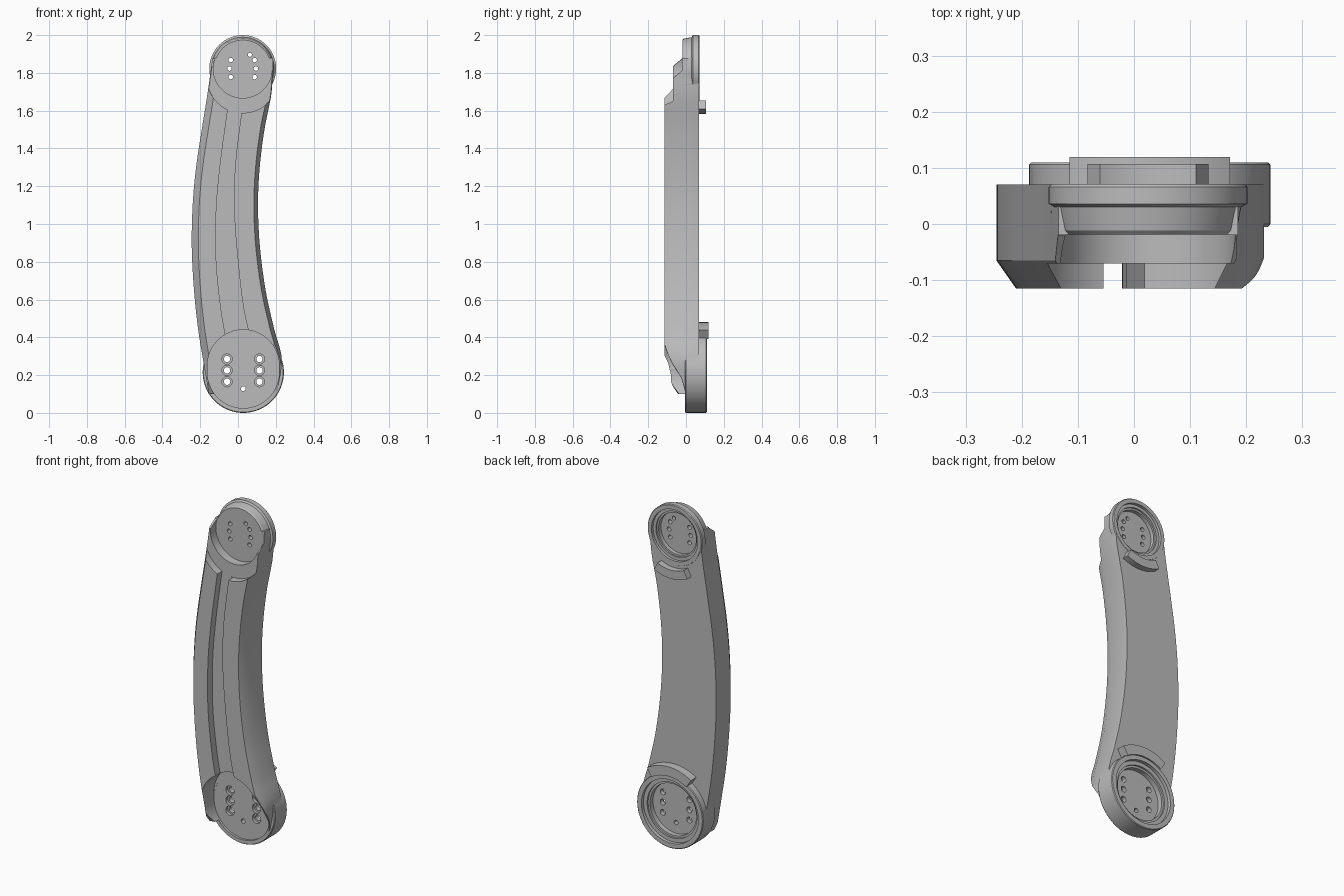
import bpy, bmesh
from math import sin, cos, pi, radians

cube = bpy.data.objects.get("Cube")
if cube:
    bpy.data.objects.remove(cube, do_unlink=True)

grey = bpy.data.materials.new("matte_grey")
grey.use_nodes = True
GREY = (0.5, 0.5, 0.5, 1)
grey.diffuse_color = GREY
grey.node_tree.nodes["Principled BSDF"].inputs["Base Color"].default_value = GREY

LOW = (0.028, 0.215)    # x, z of the lower joint
HIGH = (0.025, 1.823)   # x, z of the upper joint


def loft(name, loops):
    """Solid skinned through equal-length loops of points."""
    bm = bmesh.new()
    rings = [[bm.verts.new(p) for p in loop] for loop in loops]
    n = len(rings[0])
    for a, b in zip(rings, rings[1:]):
        for i in range(n):
            j = (i + 1) % n
            bm.faces.new((a[i], a[j], b[j], b[i]))
    bm.faces.new(rings[0][::-1])
    bm.faces.new(rings[-1])
    bmesh.ops.recalc_face_normals(bm, faces=bm.faces)
    mesh = bpy.data.meshes.new(name)
    bm.to_mesh(mesh)
    bm.free()
    mesh.materials.append(grey)
    ob = bpy.data.objects.new(name, mesh)
    bpy.context.collection.objects.link(ob)
    return ob


def lathe(name, centre, profile, n=72):
    """Turned solid about the y direction; profile is (radius, y)."""
    cx, cz = centre
    return loft(name, [[(cx + r * cos(2 * pi * i / n), y, cz + r * sin(2 * pi * i / n))
                        for i in range(n)] for r, y in profile])


def prism(name, profile, tilt):
    """Extrude a (y, z) profile across x, leaning in z by tilt."""
    return loft(name, [[(x, y, z + tilt * x) for y, z in profile] for x in (-0.6, 0.6)])


def combine(target, tool, operation):
    mod = target.modifiers.new("combine", 'BOOLEAN')
    mod.operation, mod.solver, mod.object = operation, 'EXACT', tool
    bpy.context.view_layer.objects.active = target
    bpy.ops.object.modifier_apply(modifier=mod.name)
    bpy.data.objects.remove(tool, do_unlink=True)


def cut(target, tool):
    combine(target, tool, 'DIFFERENCE')


def smooth_rows(rows, steps=6):
    """Catmull-Rom interpolation of the rows."""
    out = []
    for i in range(len(rows) - 1):
        p0, p1 = rows[max(i - 1, 0)], rows[i]
        p2, p3 = rows[i + 1], rows[min(i + 2, len(rows) - 1)]
        for s in range(steps):
            t = s / steps
            out.append([b + 0.5 * t * (c - a + t * (2 * a - 5 * b + 4 * c - d
                                                    + t * (3 * (b - c) + d - a)))
                        for a, b, c, d in zip(p0, p1, p2, p3)])
    return out + [list(rows[-1])]


# Curved beam with chamfered front edges: z, one side, other side
beam_rows = [(0.10, -0.155, 0.205), (0.28, -0.185, 0.232), (0.45, -0.212, 0.19),
             (0.65, -0.233, 0.146), (0.88, -0.245, 0.116), (1.1, -0.24, 0.106),
             (1.3, -0.222, 0.115), (1.5, -0.192, 0.14), (1.7, -0.16, 0.178),
             (1.88, -0.135, 0.185)]
beam = loft("curved_link", [
    [(l, 0.07, z), (l, -0.065, z), (l + 0.035, -0.115, z),
     (r - 0.022, -0.115, z), (r, -0.06, z), (r, 0.07, z)]
    for z, l, r in smooth_rows(beam_rows)])

# Sloped ends of the beam
cut(beam, prism("upper_slope", [(-0.3, 1.6), (-0.115, 1.7), (-0.09, 1.79), (-0.02, 1.85),
                                (-0.02, 2.2), (-0.3, 2.2)], -0.2))
cut(beam, prism("lower_slope", [(-0.3, 0.31), (-0.115, 0.31), (-0.095, 0.245), (-0.07, 0.19),
                                (-0.025, 0.12), (0, 0.04), (0, -0.2), (-0.3, -0.2)], 0.3))

# Joint housings
combine(beam, lathe("lower_housing", LOW, [(0.211, -0.005), (0.215, 0), (0.215, 0.106),
                                           (0.211, 0.11)]), 'UNION')
combine(beam, lathe("upper_housing", HIGH, [(0.15, -0.02), (0.158, -0.012), (0.166, 0.03),
                                            (0.177, 0.036), (0.177, 0.066),
                                            (0.173, 0.071)]), 'UNION')

# Front recesses around the joints
for dz in (0, 0.035):
    cut(beam, lathe("lower_recess", (LOW[0], LOW[1] + dz), [(0.19, -0.3), (0.19, 0.008 - dz / 50)]))
cut(beam, lathe("upper_ledge", (HIGH[0], 1.778), [(0.19, -0.3), (0.19, -0.07)]))
cut(beam, lathe("upper_recess", HIGH, [(0.156, -0.3), (0.156, -0.019)]))

# Shallow channel along the front
channel_rows = [(0.38, -0.06, 0.07), (0.55, -0.09, 0.03), (0.8, -0.115, 0),
                (1.07, -0.115, -0.02), (1.32, -0.093, -0.014), (1.6, -0.055, 0.02),
                (1.64, -0.05, 0.025)]
cut(beam, loft("channel", [[(l, -0.3, z), (l, -0.0705, z), (r, -0.0705, z), (r, -0.3, z)]
                           for z, l, r in smooth_rows(channel_rows, 4)]))

# Stepped sockets in the back of the joints
cut(beam, lathe("lower_socket", LOW, [(0.15, 0.052), (0.15, 0.08), (0.162, 0.08),
                                      (0.162, 0.09), (0.185, 0.09), (0.185, 0.3)]))
cut(beam, lathe("upper_socket", HIGH, [(0.122, 0.022), (0.122, 0.045), (0.132, 0.045),
                                       (0.132, 0.055), (0.15, 0.055), (0.15, 0.3)]))


# Bolt holes
def hole(x, z, radius, bore=None, depth=0):
    profile = [(radius, -0.2), (radius, 0.3)]
    if bore:
        profile = [(bore, -0.2), (bore, depth), (radius, depth), (radius, 0.3)]
    cut(beam, lathe("hole", (x, z), profile, 20))


for side in (-1, 1):
    for row in (-1, 0, 1):
        hole(LOW[0] + side * 0.086, 0.225 + row * 0.06, 0.017, 0.027, 0.025)
        hole(HIGH[0] + side * (0.07 - 0.007 * abs(row)), HIGH[1] + row * 0.045, 0.012)
hole(LOW[0], 0.128, 0.013)
hole(0.063, 1.896, 0.011)


# Curved stops standing on the back
def stop(name, centre, inner, outer, half_angle, middle, back):
    turns = [radians(middle + half_angle * (i / 8 - 1)) for i in range(17)]
    outline = [(outer, a) for a in turns] + [(inner, a) for a in reversed(turns)]
    return loft(name, [[(centre[0] + r * cos(a), y, centre[1] + r * sin(a))
                        for r, a in outline] for y in (0.06, back)])


stops = [stop("lower_stop", LOW, 0.209, 0.265, 32.6, 90, 0.119),
         stop("upper_stop", HIGH, 0.19, 0.24, 26.7, 270, 0.107)]

# Smooth curved walls, keep machined edges crisp
for ob in [beam] + stops:
    bpy.ops.object.select_all(action='DESELECT')
    ob.select_set(True)
    bpy.context.view_layer.objects.active = ob
    bpy.ops.object.shade_smooth_by_angle(angle=radians(25))
